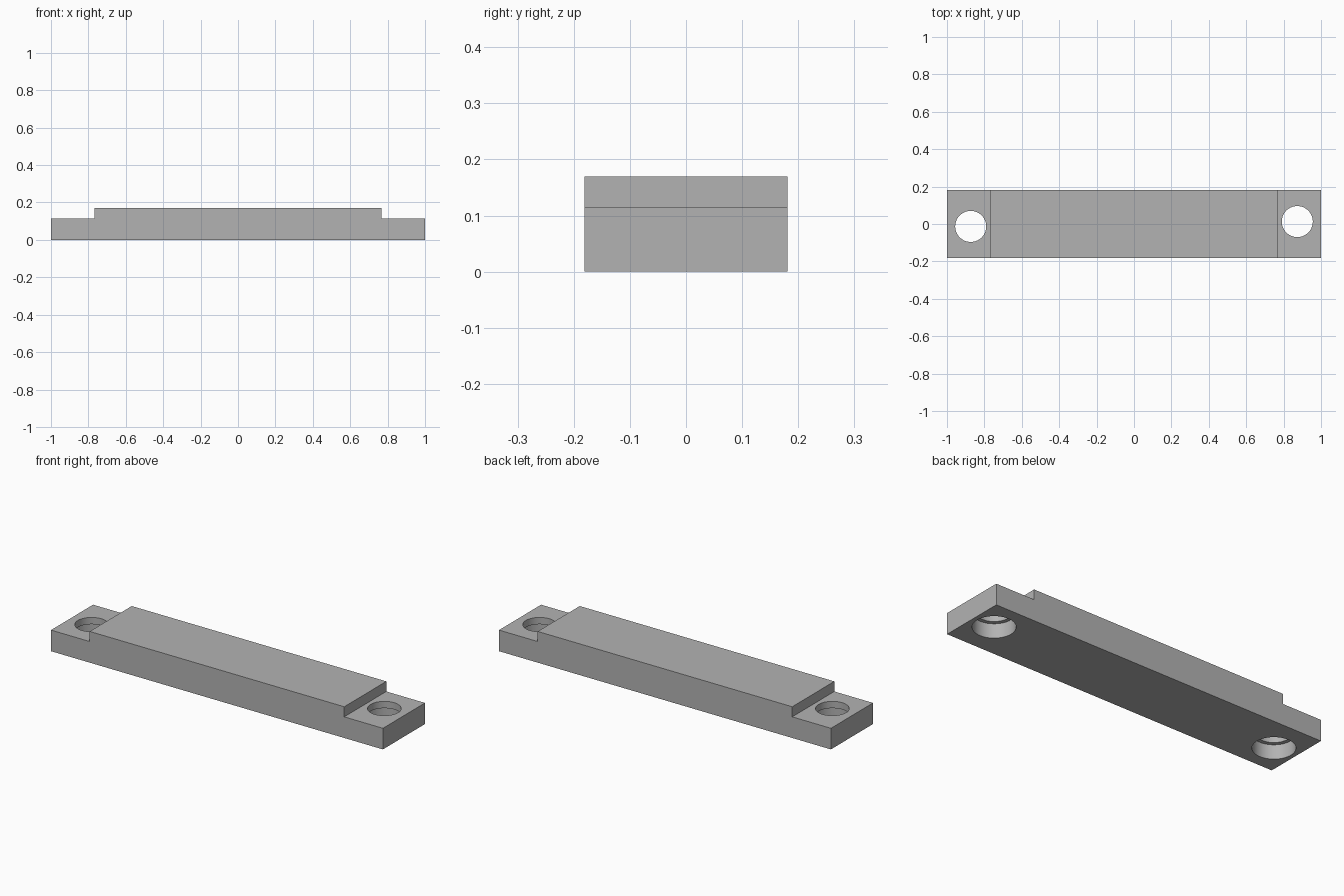
import bpy
import bmesh
import math

cube = bpy.data.objects.get("Cube")
if cube:
    bpy.data.objects.remove(cube, do_unlink=True)

HALF_LENGTH, HALF_STEP, HALF_WIDTH = 1.0, 0.767, 0.181
EAR_TOP, BAR_TOP = 0.115, 0.17
HOLE_X, HOLE_Y = 0.873, 0.013
HOLE_RADIUS, BORE_RADIUS, BORE_TOP = 0.083, 0.104, 0.078

grey = bpy.data.materials.new("plain grey")
grey.use_nodes = True
colour = (0.45, 0.45, 0.45, 1)
grey.diffuse_color = colour
grey.node_tree.nodes["Principled BSDF"].inputs["Base Color"].default_value = colour


def make_object(name, bm):
    bmesh.ops.recalc_face_normals(bm, faces=bm.faces)
    mesh = bpy.data.meshes.new(name)
    bm.to_mesh(mesh)
    bm.free()
    mesh.materials.append(grey)
    obj = bpy.data.objects.new(name, mesh)
    bpy.context.collection.objects.link(obj)
    return obj


# Stepped bar: half profile mirrored, then extruded across the width
half = [(HALF_LENGTH, 0), (HALF_LENGTH, EAR_TOP), (HALF_STEP, EAR_TOP), (HALF_STEP, BAR_TOP)]
profile = half + [(-x, z) for x, z in reversed(half)]
bm = bmesh.new()
face = bm.faces.new([bm.verts.new((x, -HALF_WIDTH, z)) for x, z in profile])
extruded = bmesh.ops.extrude_face_region(bm, geom=[face])["geom"]
bmesh.ops.translate(bm, verts=[v for v in extruded if isinstance(v, bmesh.types.BMVert)],
                    vec=(0, 2 * HALF_WIDTH, 0))
bar = make_object("mounting_bar", bm)


# Counterbored hole cutter: a turned profile, wide below and narrow above
def hole_cutter(name, x, y):
    bm = bmesh.new()
    points = [(0, -0.1), (BORE_RADIUS, -0.1), (BORE_RADIUS, BORE_TOP),
              (HOLE_RADIUS, BORE_TOP), (HOLE_RADIUS, 0.3), (0, 0.3)]
    verts = [bm.verts.new((r, 0, z)) for r, z in points]
    edges = [bm.edges.new(pair) for pair in zip(verts, verts[1:])]
    bmesh.ops.spin(bm, geom=verts + edges, cent=(0, 0, 0), axis=(0, 0, 1),
                   angle=math.tau, steps=64)
    bmesh.ops.remove_doubles(bm, verts=bm.verts, dist=0.0001)
    bmesh.ops.translate(bm, verts=bm.verts, vec=(x, y, 0))
    cutter = make_object(name, bm)
    cutter.hide_render = True
    return cutter


# Cut one hole through each end, offset to opposite sides
bpy.context.view_layer.objects.active = bar
for side, label in ((1, "left"), (-1, "right")):
    cutter = hole_cutter(label + "_hole_cutter", side * HOLE_X, side * HOLE_Y)
    cut = bar.modifiers.new(label + "_hole", 'BOOLEAN')
    cut.operation = 'DIFFERENCE'
    cut.solver = 'EXACT'
    cut.object = cutter
    bpy.ops.object.modifier_apply(modifier=cut.name)
    bpy.data.objects.remove(cutter, do_unlink=True)

# Smooth hole walls with crisp edges
bpy.ops.object.select_all(action='DESELECT')
bar.select_set(True)
bpy.ops.object.shade_smooth_by_angle(angle=math.radians(30))
